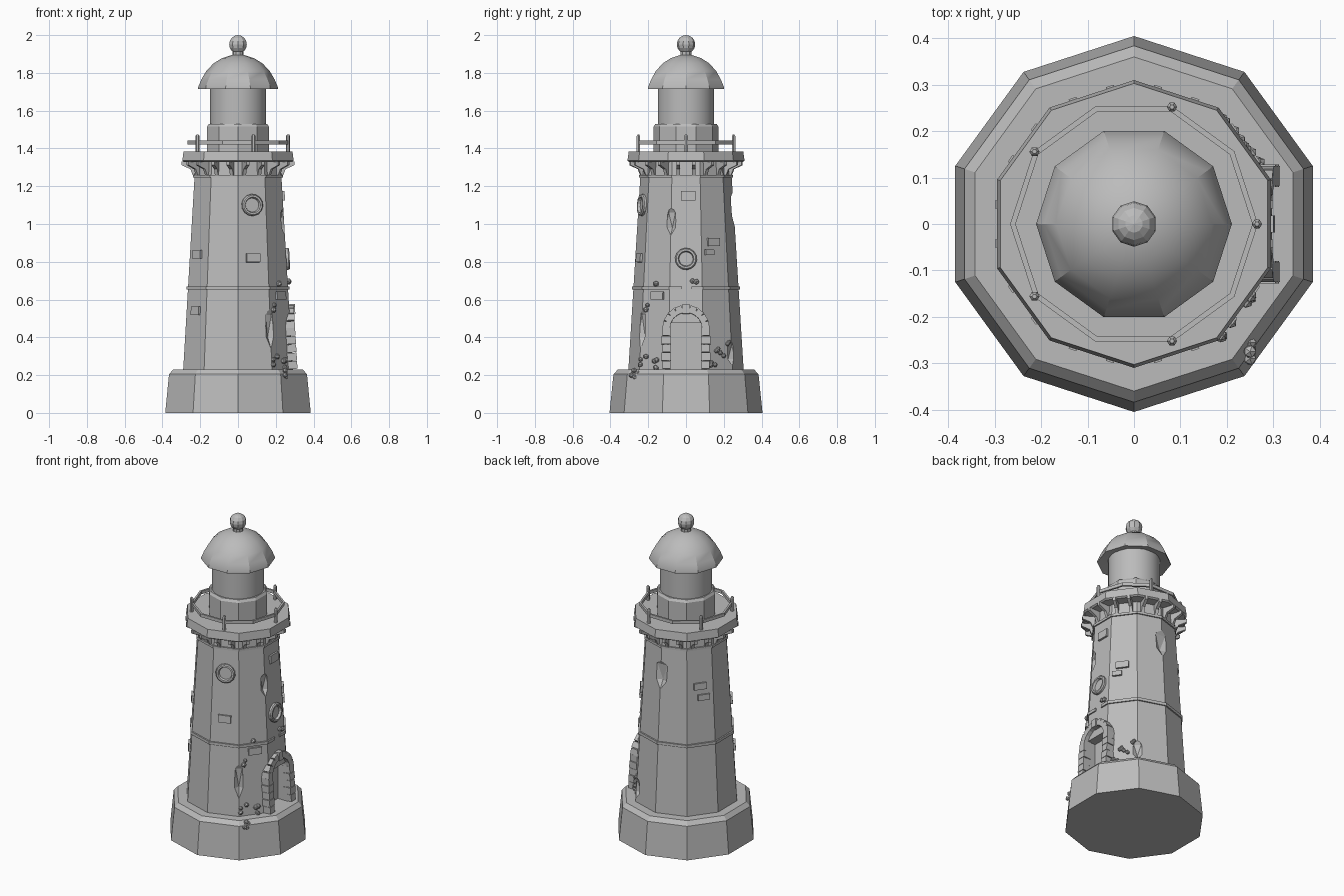
import bpy, bmesh, math, random
from mathutils import Matrix, Vector

random.seed(4)
if "Cube" in bpy.data.objects:
    bpy.data.objects.remove(bpy.data.objects["Cube"], do_unlink=True)

SIDES = 10
STEP = math.tau / SIDES
stone = bpy.data.materials.new("grey_stone")
stone.use_nodes = True
stone.diffuse_color = (0.5, 0.5, 0.5, 1)
stone.node_tree.nodes["Principled BSDF"].inputs["Base Color"].default_value = (0.5, 0.5, 0.5, 1)


def finish(name, bm, smooth=None):
    bmesh.ops.recalc_face_normals(bm, faces=bm.faces)
    mesh = bpy.data.meshes.new(name)
    bm.to_mesh(mesh)
    bm.free()
    mesh.materials.append(stone)
    obj = bpy.data.objects.new(name, mesh)
    bpy.context.collection.objects.link(obj)
    if smooth:
        bpy.ops.object.select_all(action='DESELECT')
        obj.select_set(True)
        bpy.context.view_layer.objects.active = obj
        bpy.ops.object.shade_smooth_by_angle(angle=math.radians(smooth))
    return obj


def lathe(name, profile, sides=SIDES, turn=18, closed=False, smooth=None, matrix=Matrix()):
    """Revolve (radius, height) points; open profiles get end caps."""
    bm = bmesh.new()
    rings = [[bm.verts.new(matrix @ Vector((r * math.cos(a), r * math.sin(a), z)))
              for a in (math.radians(turn) + math.tau * i / sides for i in range(sides))]
             for r, z in profile]
    pairs = list(zip(rings, rings[1:]))
    if closed:
        pairs.append((rings[-1], rings[0]))
    else:
        bm.faces.new(rings[0])
        bm.faces.new(rings[-1])
    for low, high in pairs:
        for i in range(sides):
            j = (i + 1) % sides
            bm.faces.new((low[i], low[j], high[j], high[i]))
    return finish(name, bm, smooth)


def wall_radius(z):
    return 0.305 - 0.062 * (z - 0.23)


def on_wall(az, u, z):
    """Frame on a tower side: x along the wall, y up it, z outward."""
    turn = Matrix.Rotation(math.radians(az), 4, 'Z')
    axes = Matrix(((0, -0.06, 1, wall_radius(z) * math.cos(STEP / 2)),
                   (1, 0, 0, u), (0, 1, 0.06, z), (0, 0, 0, 1)))
    return turn @ axes


def box(bm, matrix, w, h, d):
    bmesh.ops.create_cube(bm, size=1, matrix=matrix @ Matrix.Diagonal((w, h, d, 1)))


def cut(target, bm):
    """Subtract a temporary cutter."""
    cutter = finish("cutter", bm)
    cutter.hide_render = True
    mod = target.modifiers.new("cut", 'BOOLEAN')
    mod.operation = 'DIFFERENCE'
    mod.object = cutter
    bpy.context.view_layer.objects.active = target
    bpy.ops.object.modifier_apply(modifier=mod.name)
    bpy.data.objects.remove(cutter, do_unlink=True)


# Foundation and tapering tower
lathe("foundation", [(0.405, 0), (0.384, 0.205), (0.36, 0.23)])
tower = lathe("tower", [(wall_radius(z), z) for z in (0.22, 0.66, 1.33)])

# Doorway recess
bm = bmesh.new()
box(bm, Matrix.Translation((0.28, 0, 0.3525)), 0.12, 0.166, 0.245)
cut(tower, bm)

# Broken patches on the tower corners: angle, height, width, tall
for az, z, wide, tall in ((90, 1.09, 0.065, 0.11), (-18, 1.02, 0.035, 0.09),
                          (-54, 0.46, 0.035, 0.13), (54, 0.32, 0.04, 0.08)):
    bm = bmesh.new()
    a = math.radians(az)
    r = wall_radius(z) + 0.012
    place = Matrix.Translation((r * math.cos(a), r * math.sin(a), z)) @ Matrix.Rotation(a, 4, 'Z')
    bmesh.ops.create_icosphere(bm, subdivisions=1, radius=1,
                               matrix=place @ Matrix.Diagonal((0.04, wide, tall, 1)))
    cut(tower, bm)

# Middle band, broken above the door
band = lathe("middle_band", [(0.268, 0.652), (0.287, 0.652), (0.287, 0.67), (0.268, 0.67)], closed=True)
bm = bmesh.new()
box(bm, Matrix.Translation((0.28, 0.005, 0.66)), 0.1, 0.05, 0.1)
cut(band, bm)

# Gallery trim, deck and corbels
lathe("upper_trim", [(0.23, 1.245), (0.25, 1.245), (0.25, 1.26), (0.23, 1.26)], closed=True)
lathe("gallery_deck", [(0.3, 1.328), (0.31, 1.335), (0.303, 1.385)])
bm = bmesh.new()
corbel = [(0.21, 1.255), (0.238, 1.255), (0.252, 1.29), (0.299, 1.312), (0.299, 1.332), (0.21, 1.332)]
for side in range(SIDES):
    for u in (-0.042, 0.042):
        turn = Matrix.Rotation(side * STEP, 4, 'Z')
        left, right = ([bm.verts.new(turn @ Vector((x, u + s, z))) for x, z in corbel]
                       for s in (-0.009, 0.009))
        bm.faces.new(left)
        bm.faces.new(right)
        for i in range(len(corbel)):
            j = (i + 1) % len(corbel)
            bm.faces.new((left[i], left[j], right[j], right[i]))
finish("corbels", bm)

# Railing with five posts
lathe("gallery_rail", [(0.255, 1.422), (0.267, 1.422), (0.267, 1.442), (0.255, 1.442)],
      turn=0, closed=True)
for k in range(5):
    a = k * math.tau / 5
    lathe("rail_post", [(0.011, 1.38), (0.011, 1.465), (0.005, 1.475)], sides=6, turn=0,
          matrix=Matrix.Translation((0.265 * math.cos(a), 0.265 * math.sin(a), 0)))

# Lantern room, dome and finial
lathe("lantern_plinth", [(0.172, 1.38), (0.172, 1.515), (0.162, 1.53)])
lathe("lantern_room", [(0.149, 1.52), (0.149, 1.735)], sides=32, smooth=30)
lathe("dome", [(0.14, 1.735), (0.195, 1.718), (0.211, 1.716), (0.211, 1.725), (0.194, 1.765),
               (0.168, 1.81), (0.13, 1.85), (0.085, 1.878), (0.03, 1.895)], turn=0, smooth=30)
lathe("finial_neck", [(0.03, 1.885), (0.03, 1.915)], turn=0)
bm = bmesh.new()
bmesh.ops.create_uvsphere(bm, u_segments=10, v_segments=8, radius=0.049,
                          matrix=Matrix.Translation((0, 0, 1.951)))
finish("finial_ball", bm)

# Door surround: jamb stones, arch stones and keystone
bm = bmesh.new()
for s in (-1, 1):
    for i in range(5):
        wide = 0.043 + 0.006 * (i % 2)
        box(bm, on_wall(0, s * 0.104, 0.253 + i * 0.044), wide, 0.041, 0.05)
for i in range(9):
    a = math.pi * (i + 0.5) / 9
    key = 0.012 if i == 4 else 0
    place = on_wall(0, 0, 0.445) @ Matrix.Rotation(a, 4, 'Z') @ Matrix.Translation((0.104, 0, 0))
    box(bm, place, 0.04 + key, 0.037, 0.05 + key)
finish("door_surround", bm)

# Round windows
for az, z in ((0, 0.815), (-72, 1.1)):
    lathe("round_window", [(0.058, -0.02), (0.058, 0.012), (0.052, 0.018), (0.042, 0.018),
                           (0.037, 0.004)], sides=14, matrix=on_wall(az, 0, z))

# Raised bricks: angle, offset along wall, height, width, tall
bm = bmesh.new()
for az, u, z, w, h in ((0, 0.012, 1.15, 0.075, 0.05), (36, -0.005, 0.905, 0.075, 0.042),
                       (36, -0.035, 0.85, 0.055, 0.03), (-36, 0.01, 0.62, 0.08, 0.042),
                       (-72, 0, 0.82, 0.075, 0.045), (-144, -0.01, 0.84, 0.07, 0.045),
                       (-144, 0, 0.54, 0.07, 0.045), (144, 0, 1.02, 0.075, 0.04),
                       (144, 0.02, 0.95, 0.07, 0.035)):
    box(bm, on_wall(az, u, z), w, h, 0.024)
finish("raised_bricks", bm)

# Small round plants in clumps: angle, offset, height, count
bm = bmesh.new()
for az, u, z, count in ((-36, -0.07, 0.28, 5), (-36, 0.0, 0.26, 4), (-36, -0.06, 0.57, 2),
                        (-36, -0.02, 0.68, 3), (36, 0.01, 0.32, 6), (36, 0.07, 0.35, 2),
                        (36, -0.03, 0.27, 3), (0, 0.045, 0.67, 3)):
    for _ in range(count):
        shift = Matrix.Translation((random.uniform(-0.025, 0.025), random.uniform(-0.03, 0.03), 0.006))
        bmesh.ops.create_icosphere(bm, subdivisions=1, radius=random.uniform(0.011, 0.016),
                                   matrix=on_wall(az, u, z) @ shift)
for dy, dz in ((0, 0.19), (-0.02, 0.2), (0.015, 0.21), (-0.005, 0.225)):
    bmesh.ops.create_icosphere(bm, subdivisions=1, radius=0.015,
                               matrix=Matrix.Translation((0.25, -0.27 + dy, dz)))
finish("wall_plants", bm)
